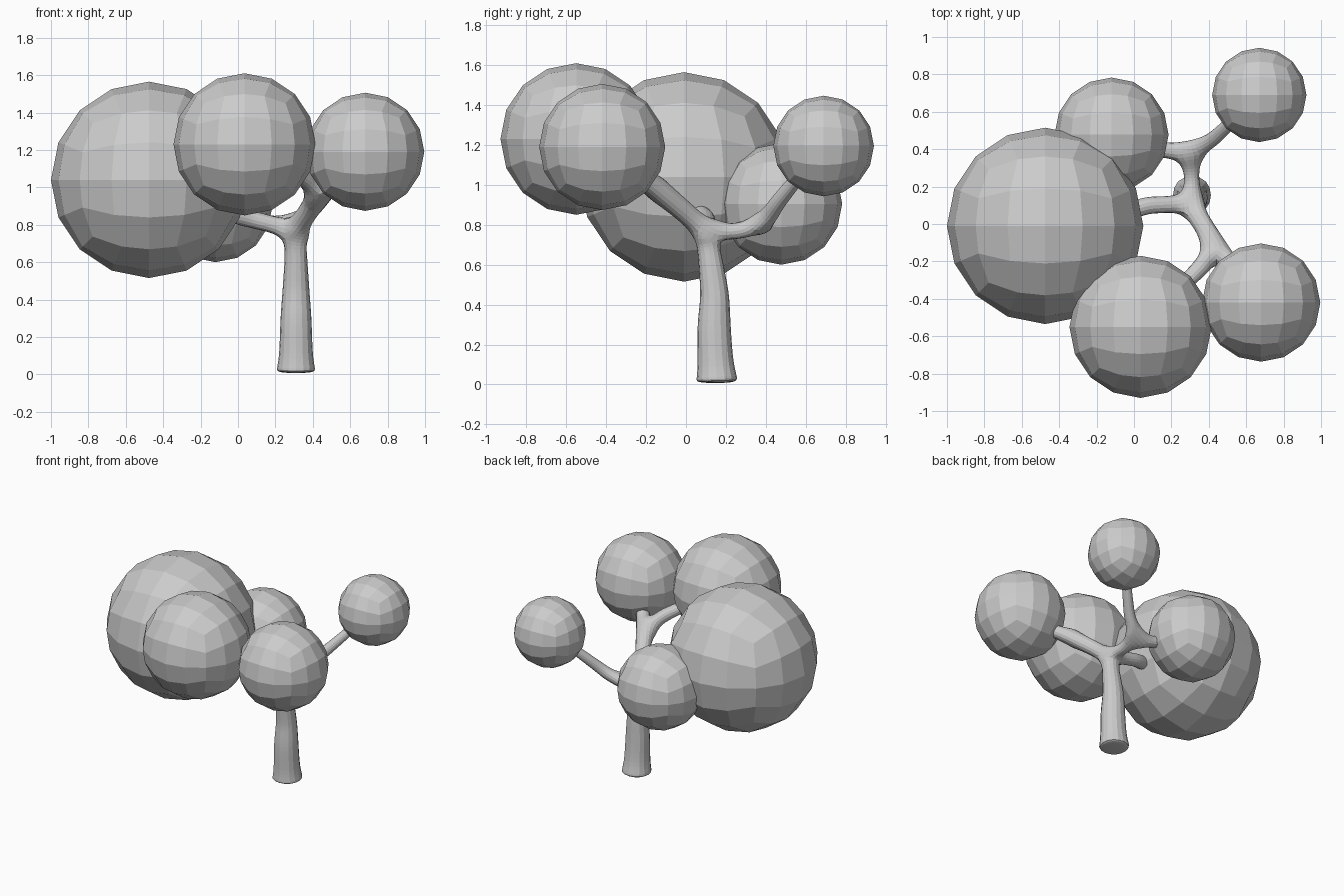
import bpy, bmesh, math
from mathutils import Vector

if "Cube" in bpy.data.objects:
    bpy.data.objects.remove(bpy.data.objects["Cube"])


def leaf_ball(name, centre, radius):
    """Cube-based sphere with four faces along each cube edge."""
    bm = bmesh.new()
    bmesh.ops.create_cube(bm, size=2)
    bmesh.ops.subdivide_edges(bm, edges=bm.edges[:], cuts=3, use_grid_fill=True)
    for v in bm.verts:
        v.co = Vector([math.tan(c * math.pi / 4) for c in v.co]).normalized() * radius
    mesh = bpy.data.meshes.new(name)
    bm.to_mesh(mesh)
    bm.free()
    ob = bpy.data.objects.new(name, mesh)
    ob.location = centre
    bpy.context.collection.objects.link(ob)


# Foliage
leaf_ball("foliage_large_left", (-0.475, -0.01, 1.04), 0.525)
leaf_ball("foliage_front", (0.035, -0.55, 1.23), 0.38)
leaf_ball("foliage_front_right", (0.68, -0.42, 1.19), 0.316)
leaf_ball("foliage_back_right", (0.67, 0.69, 1.195), 0.252)
leaf_ball("foliage_back_left", (-0.12, 0.478, 0.905), 0.305)

# Trunk and branch skeleton: (x, y, z, radius) per point
points, edges = [], []


def limb(start, *pts):
    """Add a chain of points from an existing index; return the last index."""
    for p in pts:
        points.append(p)
        if start is not None:
            edges.append((start, len(points) - 1))
        start = len(points) - 1
    return start


# Trunk with flared foot
crown = limb(None, (0.31, 0.155, 0.005, 0.112), (0.31, 0.155, 0.03, 0.112),
             (0.31, 0.148, 0.10, 0.096), (0.31, 0.140, 0.28, 0.092),
             (0.31, 0.145, 0.45, 0.078), (0.31, 0.120, 0.64, 0.064),
             (0.31, 0.10, 0.77, 0.06))
# Front fork
front = limb(crown, (0.36, 0.01, 0.85, 0.056), (0.44, -0.12, 0.96, 0.06))
limb(front, (0.52, -0.22, 1.03, 0.05), (0.66, -0.40, 1.17, 0.035))
limb(front, (0.36, -0.23, 1.05, 0.05), (0.10, -0.48, 1.20, 0.035))
# Back fork
back = limb(crown, (0.31, 0.23, 0.765, 0.042), (0.30, 0.385, 0.79, 0.05))
limb(back, (0.42, 0.45, 0.90, 0.042), (0.64, 0.66, 1.16, 0.03))
limb(back, (0.15, 0.395, 0.81, 0.045), (-0.08, 0.46, 0.88, 0.035))
# Left branch
limb(crown, (0.19, 0.105, 0.80, 0.048), (0.07, 0.10, 0.83, 0.05),
     (-0.05, 0.06, 0.86, 0.05), (-0.25, 0.02, 0.95, 0.04))

mesh = bpy.data.meshes.new("trunk_and_branches")
mesh.from_pydata([p[:3] for p in points], edges, [])
trunk = bpy.data.objects.new("trunk_and_branches", mesh)
bpy.context.collection.objects.link(trunk)
skin = trunk.modifiers.new("Skin", 'SKIN')
skin.use_smooth_shade = False
for sv, p in zip(mesh.skin_vertices[0].data, points):
    sv.radius = (p[3], p[3])
mesh.skin_vertices[0].data[0].use_root = True
sub = trunk.modifiers.new("Subdivision", 'SUBSURF')
sub.levels = sub.render_levels = 2
